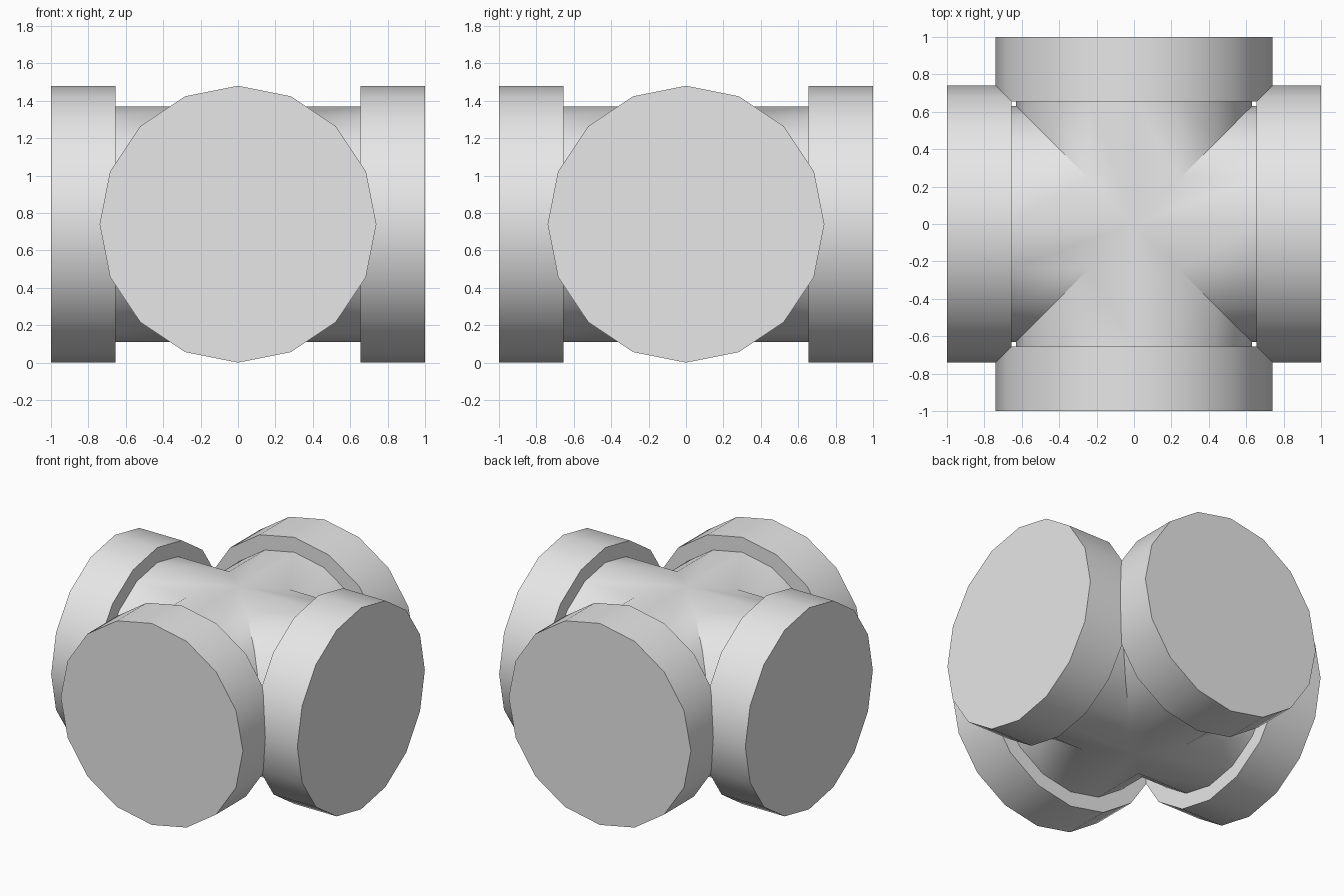
import bpy, bmesh
from math import sin, cos, pi, radians
from mathutils import Matrix, Vector

SIDES = 16
PIPE_R, FLANGE_R = 0.63, 0.74
FLANGE_IN, FLANGE_OUT = 0.655, 1.0
CENTRE = Vector((0, 0, FLANGE_R))

cube = bpy.data.objects.get("Cube")
if cube:
    bpy.data.objects.remove(cube, do_unlink=True)

grey = bpy.data.materials.new("plain_grey")
grey.use_nodes = True
grey.diffuse_color = (0.8, 0.8, 0.8, 1)
grey.node_tree.nodes["Principled BSDF"].inputs["Base Color"].default_value = (0.8, 0.8, 0.8, 1)


def ring(bm, turn, radius, reach):
    """Ring of vertices round an arm; reach gives the distance along it."""
    verts = []
    for i in range(SIDES):
        a = 2 * pi * i / SIDES
        side = radius * sin(a)
        point = Vector((reach(side), side, radius * cos(a)))
        verts.append(bm.verts.new(turn @ point + CENTRE))
    return verts


def bridge(bm, a, b):
    for i in range(SIDES):
        j = (i + 1) % SIDES
        bm.faces.new((a[i], a[j], b[j], b[i]))


def finish(bm, name):
    bmesh.ops.remove_doubles(bm, verts=bm.verts, dist=0.0005)
    bmesh.ops.recalc_face_normals(bm, faces=bm.faces)
    mesh = bpy.data.meshes.new(name)
    bm.to_mesh(mesh)
    bm.free()
    mesh.materials.append(grey)
    obj = bpy.data.objects.new(name, mesh)
    bpy.context.collection.objects.link(obj)
    bpy.ops.object.select_all(action='DESELECT')
    obj.select_set(True)
    bpy.context.view_layer.objects.active = obj
    bpy.ops.object.shade_smooth_by_angle(angle=radians(30))


turns = {name: Matrix.Rotation(i * pi / 2, 3, 'Z')
         for i, name in enumerate(("left", "back", "right", "front"))}

# Crossing pipes: four arms mitred together along the diagonals
bm = bmesh.new()
for turn in turns.values():
    inner = ring(bm, turn, PIPE_R, abs)
    outer = ring(bm, turn, PIPE_R, lambda s: FLANGE_IN + 0.01)
    bridge(bm, inner, outer)
    bm.faces.new(outer)
finish(bm, "cross_pipe")

# Wide closed collar at the end of each arm
for name, turn in turns.items():
    bm = bmesh.new()
    inner = ring(bm, turn, FLANGE_R, lambda s: FLANGE_IN)
    outer = ring(bm, turn, FLANGE_R, lambda s: FLANGE_OUT)
    bridge(bm, inner, outer)
    bm.faces.new(inner)
    bm.faces.new(outer)
    finish(bm, name + "_end_collar")
